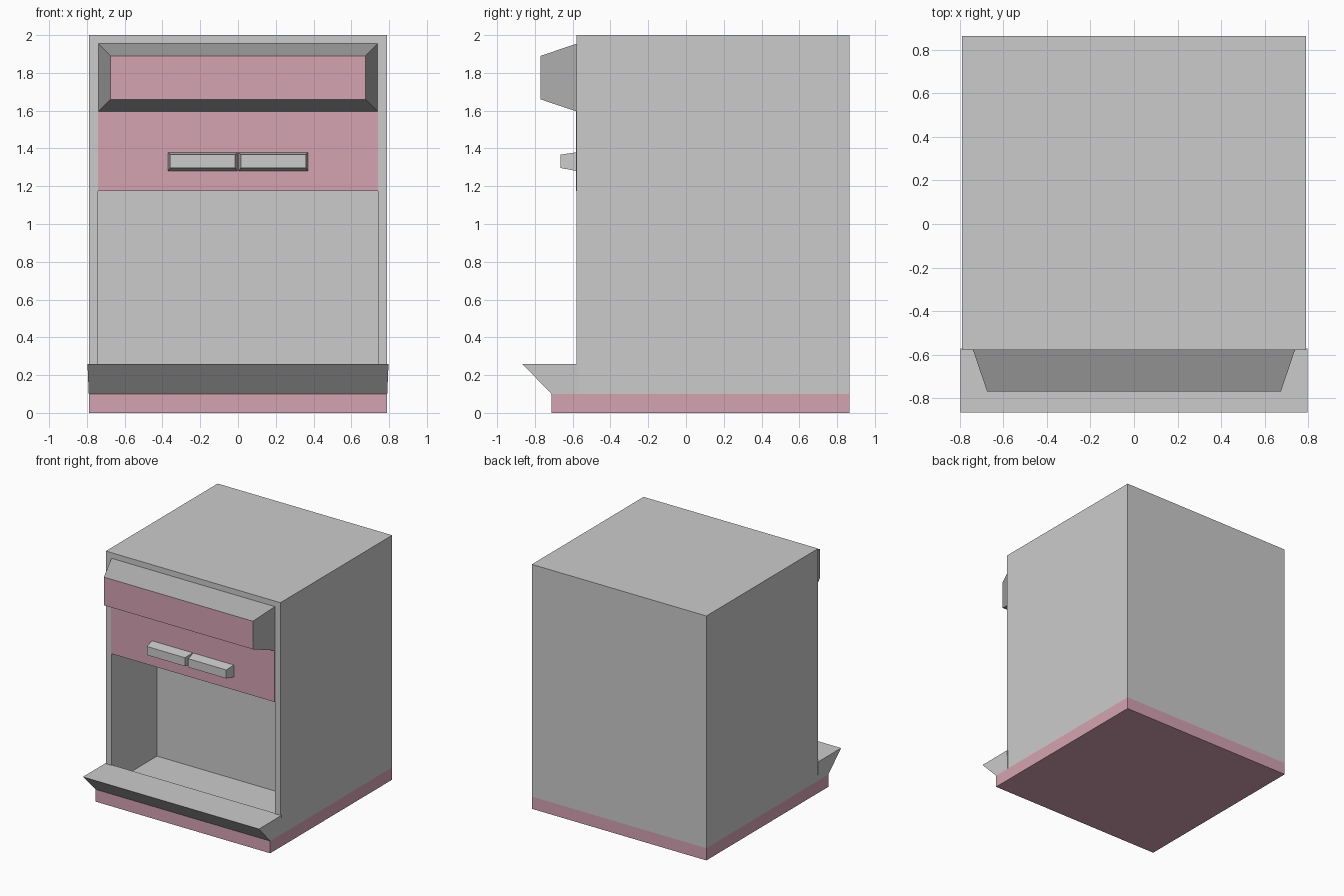
import bpy, bmesh

if "Cube" in bpy.data.objects:
    bpy.data.objects.remove(bpy.data.objects["Cube"])

pink = bpy.data.materials.new("pink")
pink.diffuse_color = (0.66, 0.37, 0.45, 1)
pink.use_nodes = True
pink.node_tree.nodes["Principled BSDF"].inputs["Base Color"].default_value = pink.diffuse_color
grey = bpy.data.materials.new("grey")
grey.diffuse_color = (0.42, 0.42, 0.42, 1)
grey.use_nodes = True
grey.node_tree.nodes["Principled BSDF"].inputs["Base Color"].default_value = grey.diffuse_color


def make(name, bm, mats=()):
    bmesh.ops.recalc_face_normals(bm, faces=bm.faces[:])
    me = bpy.data.meshes.new(name)
    bm.to_mesh(me)
    bm.free()
    for m in mats:
        me.materials.append(m)
    ob = bpy.data.objects.new(name, me)
    bpy.context.collection.objects.link(ob)
    return ob


def frustum(name, back, front, mats=(), front_mat=0):
    """Solid between two upright rectangles, each (x0, x1, z0, z1, y)."""
    bm = bmesh.new()
    rings = [[bm.verts.new((x, y, z)) for x, z in ((x0, z0), (x1, z0), (x1, z1), (x0, z1))]
             for x0, x1, z0, z1, y in (back, front)]
    b, f = rings
    bm.faces.new(b)
    bm.faces.new(f).material_index = front_mat
    for i in range(4):
        j = (i + 1) % 4
        bm.faces.new((b[i], b[j], f[j], f[i]))
    return make(name, bm, mats)


def box(name, x0, x1, y0, y1, z0, z1, mats=()):
    return frustum(name, (x0, x1, z0, z1, y1), (x0, x1, z0, z1, y0), mats)


# Plinth and cabinet with an open niche
box("plinth", -0.79, 0.79, -0.712, 0.865, 0, 0.1, [pink])
cabinet = box("cabinet", -0.79, 0.79, -0.58, 0.865, 0.1, 2)
cutter = box("niche_cutter", -0.74, 0.74, -0.8, 0.01, 0.11, 1.175)
cutter.hide_render = True
cutter.hide_viewport = True
cut = cabinet.modifiers.new("niche", "BOOLEAN")
cut.object = cutter
cut.operation = "DIFFERENCE"
cut.solver = "EXACT"

# Pink front panel and the tapered hood above it
box("front_panel", -0.74, 0.74, -0.583, -0.575, 1.175, 1.6, [pink])
frustum("hood", (-0.74, 0.74, 1.595, 1.955, -0.578), (-0.675, 0.675, 1.66, 1.89, -0.77),
        [grey, pink], front_mat=1)

# Pair of handles
for side, x in (("left", -0.187), ("right", 0.187)):
    frustum(side + "_handle", (x - 0.185, x + 0.185, 1.28, 1.38, -0.578),
            (x - 0.172, x + 0.172, 1.297, 1.367, -0.665))

# Flared front tray
bm = bmesh.new()
profile = ((-0.572, 0.1, 0.79), (-0.712, 0.1, 0.79), (-0.867, 0.26, 0.797), (-0.572, 0.26, 0.797))
left, right = [[bm.verts.new((s * x, y, z)) for y, z, x in profile] for s in (-1, 1)]
bm.faces.new(left)
bm.faces.new(right)
for i in range(4):
    j = (i + 1) % 4
    bm.faces.new((left[i], left[j], right[j], right[i]))
make("front_tray", bm)
